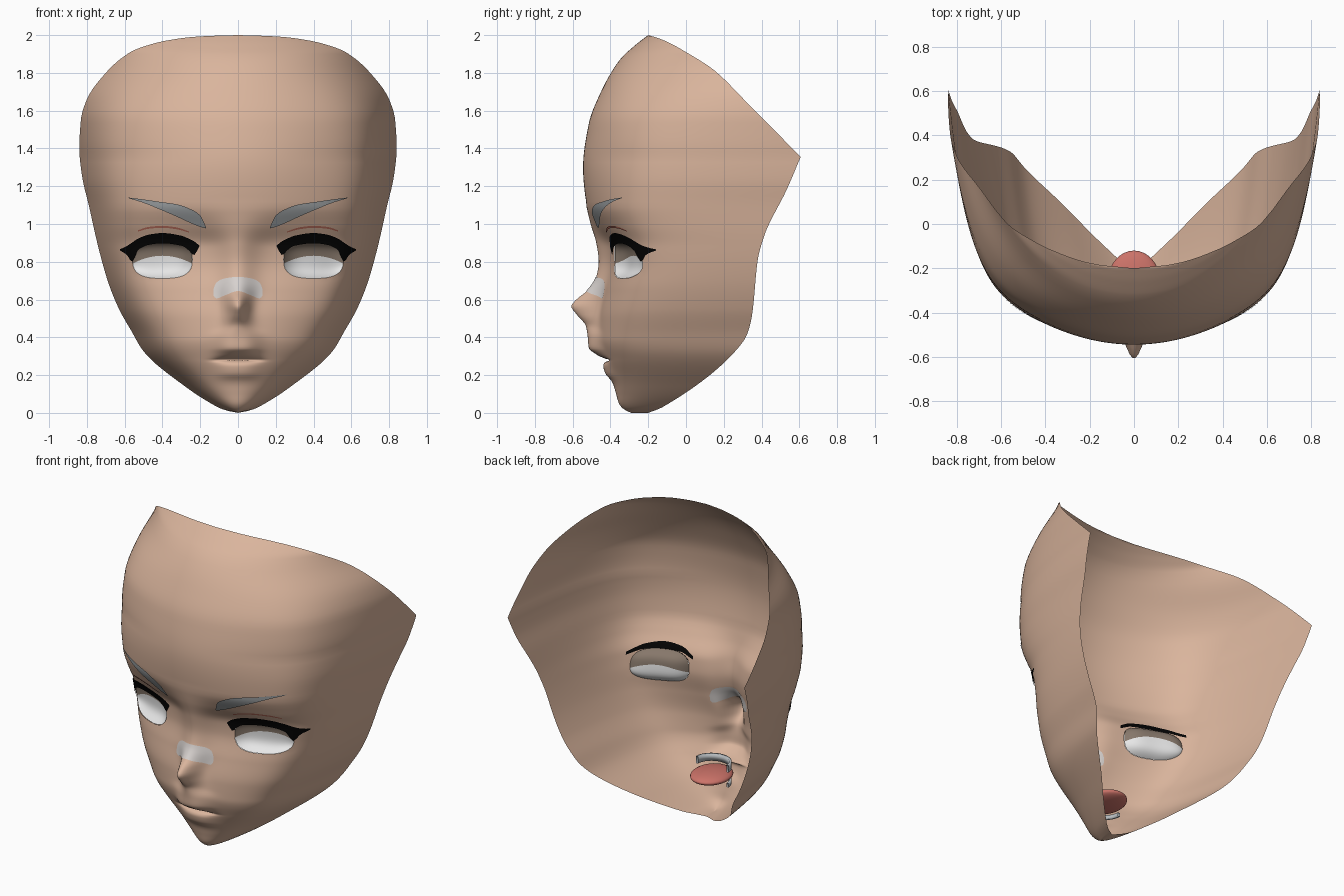
import bpy, bmesh, math

if "Cube" in bpy.data.objects:
    bpy.data.objects.remove(bpy.data.objects["Cube"])


def material(name, r, g, b):
    m = bpy.data.materials.new(name)
    m.diffuse_color = (r, g, b, 1)
    m.use_nodes = True
    m.node_tree.nodes["Principled BSDF"].inputs["Base Color"].default_value = m.diffuse_color
    return m


SKIN = material("skin", 0.70, 0.46, 0.335)
WHITE = material("eye white", 0.80, 0.80, 0.80)
SHADE = material("eye shade brown", 0.24, 0.185, 0.145)
BLACK = material("lash black", 0.001, 0.001, 0.001)
GREY = material("brow grey", 0.34, 0.36, 0.37)
CREASE = material("crease red", 0.50, 0.16, 0.11)
PATCH = material("nose patch", 0.68, 0.64, 0.62)
TONGUE = material("tongue red", 0.60, 0.17, 0.14)
TEETH = material("teeth grey", 0.48, 0.51, 0.53)


def curve(*pts):
    """Smooth monotone interpolation through (position, value) knots."""
    n = len(pts)
    d = [(pts[i + 1][1] - pts[i][1]) / (pts[i + 1][0] - pts[i][0]) for i in range(n - 1)]
    m = [d[0]] + [2 * a * b / (a + b) if a * b > 0 else 0 for a, b in zip(d, d[1:])] + [d[-1]]

    def ev(q):
        q = min(max(q, pts[0][0]), pts[-1][0])
        i = 0
        while i < n - 2 and q > pts[i + 1][0]:
            i += 1
        h = pts[i + 1][0] - pts[i][0]
        t = (q - pts[i][0]) / h
        return (pts[i][1] * (1 + 2 * t) * (1 - t) ** 2 + h * m[i] * t * (1 - t) ** 2
                + pts[i + 1][1] * t * t * (3 - 2 * t) + h * m[i + 1] * t * t * (t - 1))
    return ev


# Head shape by height: half width, rear edge, front base, centre profile
width = curve((0, 0), (.015, .07), (.04, .125), (.14, .28), (.32, .495), (.44, .568), (.55, .63), (.7, .69),
              (.9, .745), (1.1, .79), (1.25, .825), (1.4, .84), (1.55, .832), (1.66, .80), (1.8, .70),
              (1.91, .57), (1.96, .43), (1.985, .29), (1.995, .17), (2, 0))
rear_jaw = curve((0, -.2), (.03, -.125), (.32, .255), (.42, .325), (.52, .35), (.81, .38), (.94, .415),
                 (1.0, .44), (1.175, .53), (1.355, .607))
rear_top = curve((1.355, .607), (1.656, .31), (1.815, .148), (1.91, 0), (1.96, -.09), (1.985, -.15), (2, -.2))
front = curve((0, -.29), (.02, -.33), (.05, -.355), (.1, -.37), (.17, -.39), (.28, -.43), (.4, -.465),
              (.5, -.462), (.65, -.435), (.8, -.405), (.88, -.41), (1, -.475), (1.1, -.526), (1.3, -.545),
              (1.53, -.515), (1.7, -.45), (1.87, -.35), (1.95, -.265), (2, -.2))
profile = curve((.14, -.38), (.17, -.395), (.21, -.428), (.25, -.438), (.268, -.43), (.28, -.40), (.288, -.43),
                (.31, -.475), (.345, -.515), (.4, -.52), (.46, -.53), (.52, -.578), (.565, -.607), (.6, -.58),
                (.65, -.52), (.72, -.475), (.8, -.462), (.9, -.475), (1, -.505), (1.1, -.529))
bump_w = curve((.14, .11), (.33, .11), (.40, .105), (.46, .07), (.56, .055), (.7, .085), (.9, .11), (1.1, .2))
round_part = curve((0, .55), (.2, .40), (.35, .34), (.5, .33), (.86, .315), (1.35, .37), (1.55, .42),
                   (1.7, .52), (1.91, .8), (2, .9))
turn = curve((0, 4), (.2, 7), (.5, 11), (.86, 12), (1.35, 11), (1.55, 9), (1.7, 7), (1.91, 5), (2, 4))


def section(r, x, z):
    """Depth at fraction r of the half width: gentle curve, then a turn to the side."""
    a = round_part(z)
    rear = rear_jaw(z) if z < 1.355 else rear_top(z)
    y = front(z) + (rear - front(z)) * (a * r * r + (1 - a) * r ** turn(z))
    if .14 < z < 1.1:  # nose and lips
        e = 3 - min(max((z - .36) / .1, 0), 1)
        y += (profile(z) - front(z)) * math.exp(-(abs(x) / bump_w(z)) ** e)
    return y


def face_y(x, z):
    return section(min(abs(x) / width(z), 1), x, z)


def sheet(name, grids, mats, rule=None):
    """Smooth surface from grids of points (rows go up, columns go right)."""
    bm = bmesh.new()
    for rows in grids:
        vs = [[bm.verts.new(p) for p in row] for row in rows]
        for j in range(len(vs) - 1):
            for i in range(len(vs[0]) - 1):
                f = bm.faces.new((vs[j][i], vs[j][i + 1], vs[j + 1][i + 1], vs[j + 1][i]))
                f.smooth = True
                f.material_index = rule(j) if rule else 0
    bmesh.ops.remove_doubles(bm, verts=bm.verts, dist=1e-5)
    me = bpy.data.meshes.new(name)
    ob = bpy.data.objects.new(name, me)
    bpy.context.collection.objects.link(ob)
    for m in mats:
        me.materials.append(m)
    bm.to_mesh(me)
    bm.free()
    return ob


# Face shell: horizontal rows from chin to hairline
def span(a, b, step):
    n = round((b - a) / step)
    return [a + (b - a) * i / n for i in range(n)]


heights = ([0, .005] + span(.01, .1, .01) + span(.1, .24, .0125) + span(.24, .34, .006) + span(.34, .7, .012)
           + span(.7, 1, .015) + span(1, 1.355, .03) + span(1.355, 1.9, .03) + span(1.9, 1.98, .01)
           + span(1.98, 2, .004) + [2])
N = 56
rows = []
for z in heights:
    row = []
    for k in range(-N, N + 1):
        r = math.sin(math.pi / 2 * (abs(k) / N) ** 1.2)
        x = math.copysign(width(z) * r, k)
        row.append((x, section(r, x, z), z))
    rows.append(row)
face = sheet("face_shell", [rows], [SKIN])

# Eye openings: remove the faces inside, then pull the rim onto the outline
EX, EZ, RX, RZ, P = .40, .812, .158, .10, 2.8


def eye_level(co):
    return (abs(abs(co.x) - EX) / RX) ** P + (abs(co.z - EZ) / RZ) ** P


bm = bmesh.new()
bm.from_mesh(face.data)
hole = [f for f in bm.faces if any(eye_level(v.co) < 1 for v in f.verts)]
rim = {v for f in hole for v in f.verts if eye_level(v.co) >= 1}
bmesh.ops.delete(bm, geom=hole, context='FACES')
for v in rim:
    if v.is_valid:
        k = eye_level(v.co) ** (-1 / P)
        x = math.copysign(EX + (abs(v.co.x) - EX) * k, v.co.x)
        z = EZ + (v.co.z - EZ) * k
        v.co = (x, face_y(x, z), z)
bm.to_mesh(face.data)
bm.free()

# Eye bowls: white below an arched line, shaded brown band under the lid
grids = []
for s in (1, -1):
    grid = [[] for j in range(25)]
    for i in range(33):
        u = math.sin(math.pi / 2 * (i / 16 - 1))
        x = s * EX + RX * u
        h = RZ * max(1 - abs(u) ** P, 0) ** (1 / P)
        line = min(max(.832 - .042 * u * u, EZ - h), EZ + h)
        for j in range(25):
            if j <= 12:
                z = EZ - h + (line - EZ + h) * (1 - math.cos(math.pi / 2 * j / 12))
            else:
                z = line + (EZ + h - line) * math.sin(math.pi / 2 * (j - 12) / 12)
            t = (z - EZ) / h if h > 1e-6 else 1
            grid[j].append((x, face_y(x, z) + .002 + .05 * (1 - u ** 4) * (1 - t ** 4), z))
    grids.append(grid)
sheet("eye_bowls", grids, [WHITE, SHADE], lambda j: int(j >= 12))


# Thin painted plates that follow the face
def plate(name, knots, mat, offsets, sides=(1, -1), cols=32):
    top = curve(*[(k[0], k[1]) for k in knots])
    bot = curve(*[(k[0], k[2]) for k in knots])
    a, b = knots[0][0], knots[-1][0]
    grids = []
    for s in sides:
        xs = [a + (b - a) * i / cols for i in range(cols + 1)][::s]
        for off in offsets:
            grids.append([[(s * x, face_y(x, z) - off, z) for x in xs
                           for z in [bot(x) + (top(x) - bot(x)) * j / 5]] for j in range(6)])
    sheet(name, grids, [mat])


plate("eyelashes", [(.205, .886, .88), (.235, .91, .835), (.26, .922, .862), (.3, .938, .885), (.4, .952, .898),
                    (.47, .944, .89), (.53, .922, .862), (.56, .902, .80), (.59, .882, .838),
                    (.625, .866, .86)], BLACK, [.01])
plate("lash_backs", [(.22, .895, .875), (.3, .938, .908), (.4, .952, .914), (.5, .934, .904),
                     (.58, .89, .872)], BLACK, [-.005])
plate("eyebrows", [(.17, .985, .977), (.2, 1.045, .985), (.25, 1.078, 1.005), (.32, 1.103, 1.037),
                   (.42, 1.118, 1.08), (.5, 1.13, 1.112), (.58, 1.14, 1.137)], GREY, [.01])
plate("eyelid_creases", [(.26, .961, .955), (.33, .983, .973), (.4, .99, .98), (.47, .985, .975),
                         (.53, .967, .96)], CREASE, [.005])
plate("nose_patch", [(-.13, .655, .62), (-.115, .69, .606), (-.07, .712, .622), (0, .72, .645),
                     (.07, .712, .622), (.115, .69, .606), (.13, .655, .62)], PATCH, [.004, -.004], (1,))

# Tongue: flattened ball behind the lips
bpy.ops.mesh.primitive_uv_sphere_add(segments=32, ring_count=16, location=(0, -.26, .245))
tongue = bpy.context.object
tongue.name = "tongue"
tongue.scale = (.118, .14, .036)
tongue.data.materials.append(TONGUE)
bpy.ops.object.shade_smooth()

# Teeth: upper and lower arches
for name, z0, z1 in (("upper_teeth", .285, .33), ("lower_teeth", .19, .215)):
    arch = [(.115 * math.sin(a), -.265 - .11 * math.cos(a)) for a in
            [math.pi / 2 * (i / 10 - 1) for i in range(21)]]
    loop = [(1, z0), (1, z1), (.88, z1), (.88, z0), (1, z0)]
    sheet(name, [[[(x * k, -.265 + (y + .265) * k, z) for x, y in arch] for k, z in pair]
                 for pair in zip(loop, loop[1:])], [TEETH])
